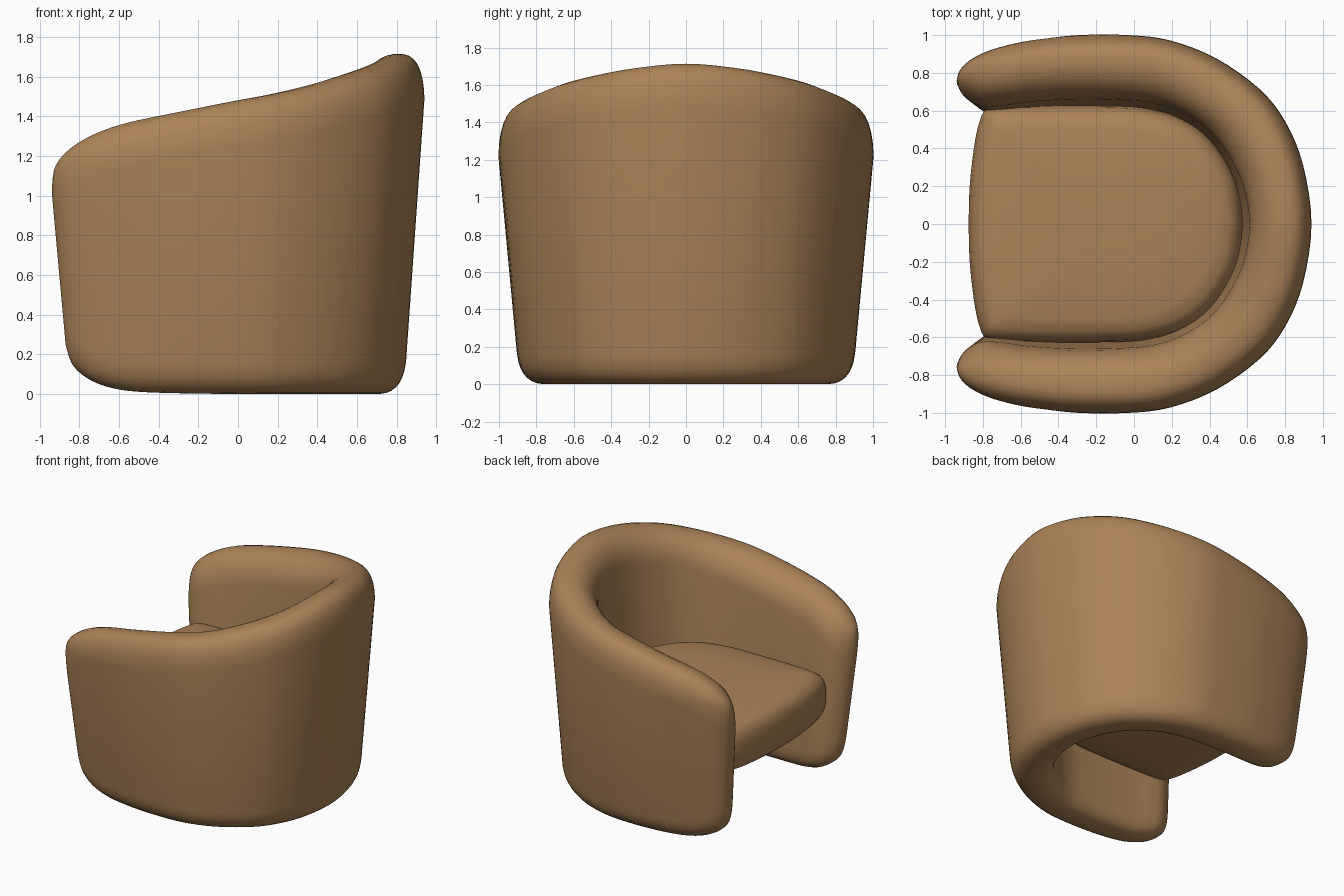
import bpy, bmesh, math
from mathutils import Vector

if "Cube" in bpy.data.objects:
    bpy.data.objects.remove(bpy.data.objects["Cube"])

fabric = bpy.data.materials.new("brown fabric")
fabric.diffuse_color = (0.41, 0.225, 0.095, 1)
fabric.use_nodes = True
fabric.node_tree.nodes["Principled BSDF"].inputs["Base Color"].default_value = fabric.diffuse_color


def smooth_path(pts, steps):
    """Catmull-Rom through tuples of any length."""
    pts = [Vector(p) for p in pts]
    out = []
    for i in range(len(pts) - 1):
        a, b, c, d = pts[max(i - 1, 0)], pts[i], pts[i + 1], pts[min(i + 2, len(pts) - 1)]
        for k in range(steps):
            t = k / steps
            out.append(0.5 * (2 * b + (c - a) * t + (2 * a - 5 * b + 4 * c - d) * t * t
                              + (3 * b - a - 3 * c + d) * t ** 3))
    return out + [pts[-1]]


def skin(name, rings):
    """Join closed rings of points into one capped smooth object."""
    bm = bmesh.new()
    loops = [[bm.verts.new(p) for p in ring] for ring in rings]
    n = len(loops[0])
    for a, b in zip(loops, loops[1:]):
        for i in range(n):
            j = (i + 1) % n
            bm.faces.new((a[i], a[j], b[j], b[i]))
    bm.faces.new(loops[0][::-1])
    bm.faces.new(loops[-1])
    bmesh.ops.recalc_face_normals(bm, faces=bm.faces)
    mesh = bpy.data.meshes.new(name)
    bm.to_mesh(mesh)
    bm.free()
    mesh.materials.append(fabric)
    obj = bpy.data.objects.new(name, mesh)
    bpy.context.collection.objects.link(obj)
    bpy.ops.object.select_all(action='DESELECT')
    obj.select_set(True)
    bpy.context.view_layer.objects.active = obj
    bpy.ops.object.shade_smooth_by_angle(angle=math.radians(50))
    return obj


# Wrap-around shell, half of it: outer x, outer y, inner x, inner y, top, bottom
stations = [
    (0.94, 0, 0.61, 0, 1.715, 0),
    (0.895, 0.315, 0.575, 0.21, 1.69, 0),
    (0.80, 0.545, 0.485, 0.39, 1.65, 0),
    (0.665, 0.715, 0.38, 0.51, 1.61, 0),
    (0.44, 0.875, 0.24, 0.595, 1.555, 0),
    (0.20, 0.97, 0.10, 0.64, 1.51, 0),
    (-0.02, 1.0, -0.05, 0.655, 1.475, 0),
    (-0.31, 1.0, -0.31, 0.66, 1.42, 0.003),
    (-0.55, 0.975, -0.55, 0.65, 1.37, 0.01),
    (-0.69, 0.95, -0.69, 0.635, 1.325, 0.025),
    (-0.80, 0.92, -0.80, 0.63, 1.27, 0.055),
    (-0.885, 0.88, -0.875, 0.655, 1.205, 0.10),
    (-0.935, 0.835, -0.93, 0.70, 1.13, 0.16),
    (-0.955, 0.79, -0.955, 0.74, 1.02, 0.25),
]


def wall_section(st):
    ox, oy, ix, iy, top, bottom = st
    ring = []
    n = 32
    for k in range(n):
        a = 2 * math.pi * (k + 0.5) / n
        c, s = math.cos(a), math.sin(a)
        p = 2 / 2.3 if s > 0 else 2 / 2.8
        w = 0.5 + 0.5 * math.copysign(abs(c) ** p, c)
        h = abs(s) ** p
        # the rim peaks a little outside the middle of the wall
        if s > 0:
            w += 0.4 * w * (1 - w)
        z = top - 0.26 * (1 - h) if s > 0 else bottom + 0.2 * (1 - h)
        # walls taper towards the floor
        taper = 1 - 0.095 * (1.2 - min(z, 1.2))
        q = Vector((ix, iy)).lerp(Vector((ox, oy)), w) * taper
        ring.append((q.x, q.y, z))
    return ring


mirrored = [(s[0], -s[1], s[2], -s[3], s[4], s[5]) for s in stations[:0:-1]]
skin("wrap_around_back_and_arms", [wall_section(s) for s in smooth_path(mirrored + stations, 4)])

# Seat cushion: half outline from front middle to back middle, mirrored
outline = [(-0.875, 0), (-0.87, 0.2), (-0.845, 0.42), (-0.815, 0.55), (-0.77, 0.61),
           (-0.6, 0.625), (-0.1, 0.625), (0.1, 0.605), (0.28, 0.545), (0.43, 0.42),
           (0.545, 0.22), (0.575, 0)]
outline = smooth_path([(x, -y) for x, y in outline[:0:-1]][::-1][::-1] and
                      [(x, -y) for x, y in outline[::-1]][:-1] + outline, 3)[:-1]
layers = [(0.5, 0.475), (0.86, 0.48), (0.95, 0.505), (0.985, 0.55), (1, 0.62), (1, 0.71), (0.985, 0.77),
          (0.955, 0.81), (0.90, 0.84), (0.80, 0.856), (0.5, 0.868), (0.2, 0.872)]
skin("seat_cushion", [[(-0.157 + (p.x + 0.157) * s, p.y * s, z) for p in outline] for s, z in layers])
